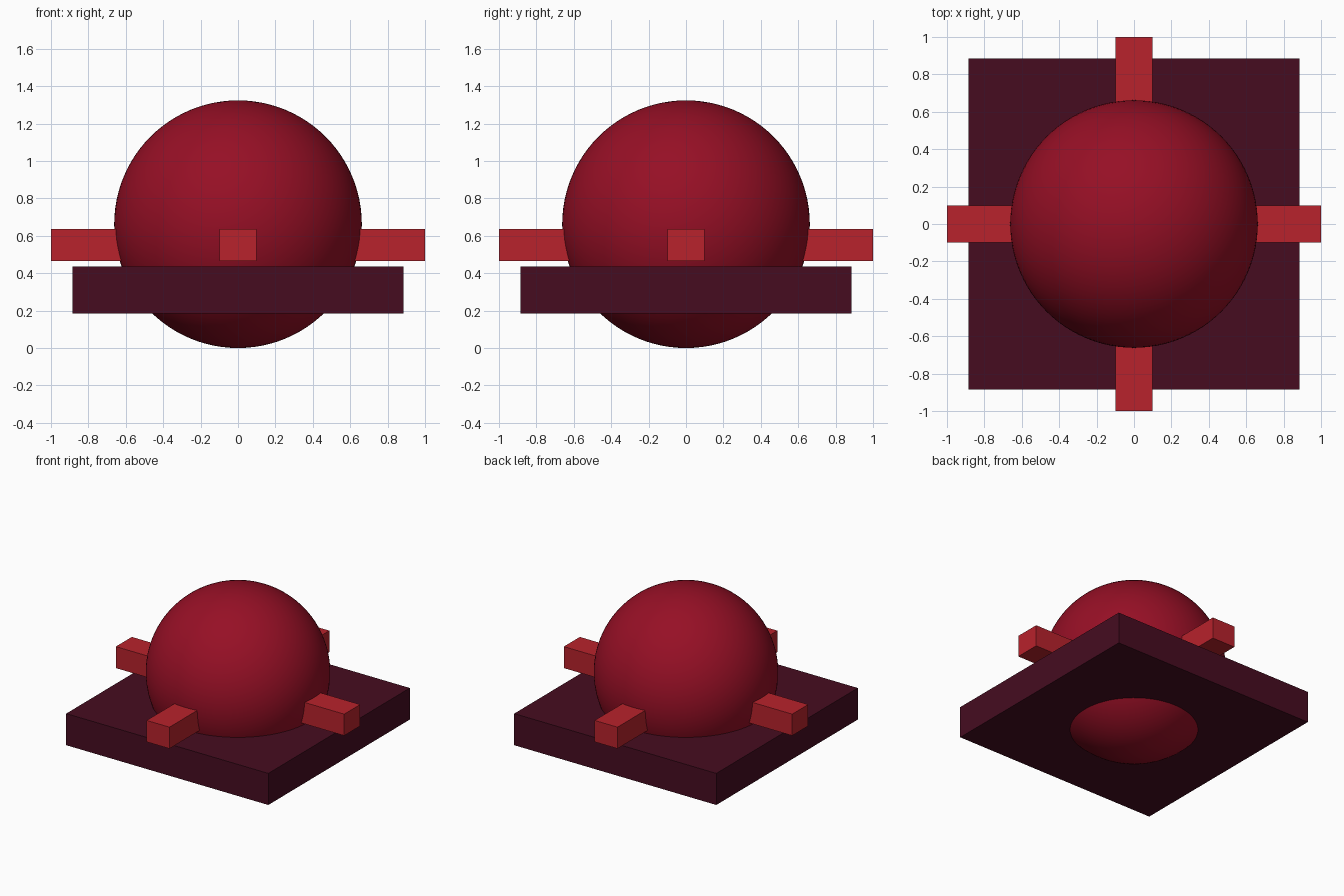
import bpy
import math

if "Cube" in bpy.data.objects:
    bpy.data.objects.remove(bpy.data.objects["Cube"])

def material(name, rgb):
    m = bpy.data.materials.new(name)
    m.diffuse_color = (*rgb, 1.0)
    m.use_nodes = True
    m.node_tree.nodes["Principled BSDF"].inputs["Base Color"].default_value = m.diffuse_color
    return m

CRIMSON = material("crimson", (0.305, 0.0048, 0.0185))
BRIGHT_RED = material("bright red", (0.479, 0.016, 0.025))
DARK_PLUM = material("dark plum", (0.061, 0.0037, 0.0144))

def box(name, size, centre, mat, turn=0.0):
    bpy.ops.mesh.primitive_cube_add(size=1, location=centre, rotation=(0, 0, turn))
    ob = bpy.context.object
    ob.name = name
    ob.scale = size
    bpy.ops.object.transform_apply(location=False, rotation=True, scale=True)
    ob.data.materials.append(mat)
    return ob

# Smooth ball that pokes out above and below the plate
RADIUS = 0.662
bpy.ops.mesh.primitive_uv_sphere_add(segments=96, ring_count=48, radius=RADIUS,
                                     location=(0, 0, RADIUS))
ball = bpy.context.object
ball.name = "ball"
ball.data.materials.append(CRIMSON)
bpy.ops.object.shade_smooth()

# Square plate around the lower part of the ball
box("plate", (1.77, 1.77, 0.25), (0, 0, 0.31), DARK_PLUM)

# Four pegs sticking out of the ball, one per side
INNER, OUTER = 0.5, 1.0
mid = (INNER + OUTER) / 2
for i, side in enumerate(("right", "back", "left", "front")):
    a = i * math.pi / 2
    box(side + "_peg", (OUTER - INNER, 0.2, 0.17),
        (mid * math.cos(a), mid * math.sin(a), 0.55), BRIGHT_RED, a)
